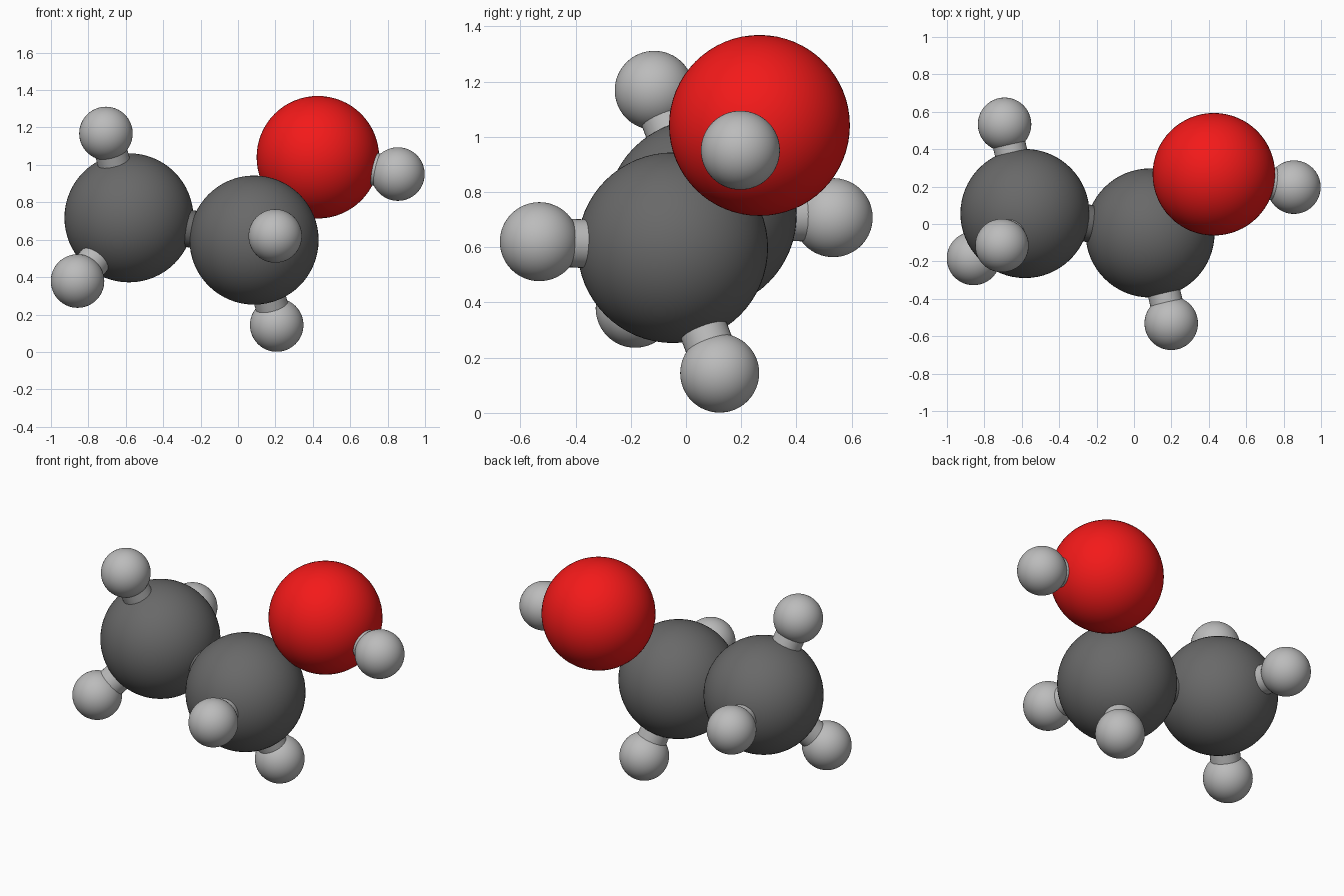
import bpy
from mathutils import Vector

if "Cube" in bpy.data.objects:
    bpy.data.objects.remove(bpy.data.objects["Cube"])

red = bpy.data.materials.new("red")
red.diffuse_color = (0.9, 0.01, 0.01, 1)
red.use_nodes = True
red.node_tree.nodes["Principled BSDF"].inputs["Base Color"].default_value = red.diffuse_color
dark = bpy.data.materials.new("dark_grey")
dark.diffuse_color = (0.14, 0.14, 0.14, 1)
dark.use_nodes = True
dark.node_tree.nodes["Principled BSDF"].inputs["Base Color"].default_value = dark.diffuse_color
light = bpy.data.materials.new("light_grey")
light.diffuse_color = (0.5, 0.5, 0.5, 1)
light.use_nodes = True
light.node_tree.nodes["Principled BSDF"].inputs["Base Color"].default_value = light.diffuse_color

# kind: radius, material
KINDS = {"carbon": (0.345, dark), "oxygen": (0.3275, red), "hydrogen": (0.143, light)}

# atoms: name -> kind, centre
ATOMS = {
    "carbon_left": ("carbon", (-0.583, 0.056, 0.717)),
    "carbon_right": ("carbon", (0.086, -0.048, 0.598)),
    "oxygen": ("oxygen", (0.427, 0.266, 1.041)),
    "hydrogen_oxygen": ("hydrogen", (0.855, 0.197, 0.951)),
    "hydrogen_top": ("hydrogen", (-0.706, -0.115, 1.168)),
    "hydrogen_left": ("hydrogen", (-0.858, -0.184, 0.379)),
    "hydrogen_back": ("hydrogen", (-0.692, 0.533, 0.707)),
    "hydrogen_front": ("hydrogen", (0.199, -0.531, 0.62)),
    "hydrogen_bottom": ("hydrogen", (0.207, 0.122, 0.144)),
}

# bonds: start, end, radius
BONDS = [
    ("carbon_left", "carbon_right", 0.1),
    ("carbon_right", "oxygen", 0.088),
    ("oxygen", "hydrogen_oxygen", 0.088),
    ("carbon_left", "hydrogen_top", 0.088),
    ("carbon_left", "hydrogen_left", 0.088),
    ("carbon_left", "hydrogen_back", 0.088),
    ("carbon_right", "hydrogen_front", 0.088),
    ("carbon_right", "hydrogen_bottom", 0.088),
]


def finish(name, mat):
    ob = bpy.context.object
    ob.name = name
    ob.data.materials.append(mat)
    bpy.ops.object.shade_smooth_by_angle()


# spheres
for name, (kind, pos) in ATOMS.items():
    radius, mat = KINDS[kind]
    bpy.ops.mesh.primitive_uv_sphere_add(segments=64, ring_count=32, radius=radius, location=pos)
    finish(name, mat)

# connecting rods
for a, b, radius in BONDS:
    p, q = Vector(ATOMS[a][1]), Vector(ATOMS[b][1])
    d = q - p
    bpy.ops.mesh.primitive_cylinder_add(
        vertices=32, radius=radius, depth=d.length, location=(p + q) / 2,
        rotation=d.to_track_quat('Z', 'Y').to_euler())
    finish("bond_" + a + "_" + b, light if "hydrogen" in b else dark)
